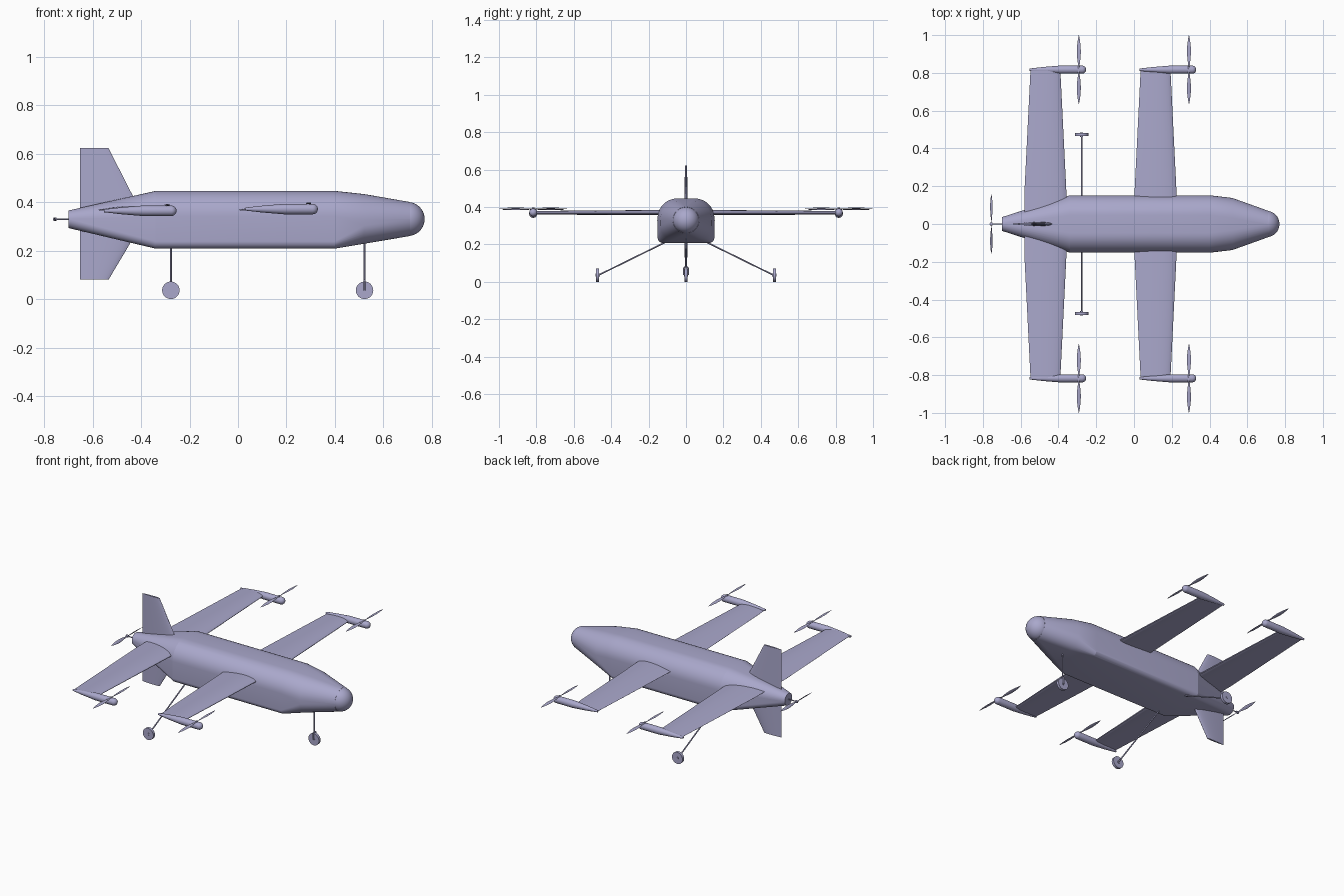
import bpy, bmesh, math
from mathutils import Vector, Matrix

if "Cube" in bpy.data.objects:
    bpy.data.objects.remove(bpy.data.objects["Cube"], do_unlink=True)

paint = bpy.data.materials.new("lavender_grey")
paint.use_nodes = True
COLOUR = (0.40, 0.39, 0.60, 1.0)
paint.diffuse_color = COLOUR
paint.node_tree.nodes["Principled BSDF"].inputs["Base Color"].default_value = COLOUR


def finish(name, bm, angle=30):
    """Turn a bmesh into a shaded, painted object."""
    bmesh.ops.recalc_face_normals(bm, faces=bm.faces[:])
    mesh = bpy.data.meshes.new(name)
    bm.to_mesh(mesh)
    bm.free()
    mesh.materials.append(paint)
    obj = bpy.data.objects.new(name, mesh)
    bpy.context.collection.objects.link(obj)
    bpy.ops.object.select_all(action='DESELECT')
    obj.select_set(True)
    bpy.context.view_layer.objects.active = obj
    bpy.ops.object.shade_smooth_by_angle(angle=math.radians(angle))
    return obj


def loft(bm, sections):
    """Skin equal-length closed sections and cap both ends."""
    rings = [[bm.verts.new(p) for p in s] for s in sections]
    n = len(rings[0])
    for a, b in zip(rings, rings[1:]):
        for i in range(n):
            j = (i + 1) % n
            bm.faces.new((a[i], a[j], b[j], b[i]))
    bm.faces.new(rings[0])
    bm.faces.new(rings[-1])


def rod(bm, start, end, radius, sides=12):
    """Cylinder between two points."""
    a, b = Vector(start), Vector(end)
    d = b - a
    m = Matrix.Translation((a + b) / 2) @ d.to_track_quat('Z', 'Y').to_matrix().to_4x4()
    bmesh.ops.create_cone(bm, cap_ends=True, segments=sides, radius1=radius,
                          radius2=radius, depth=d.length, matrix=m)


def body_section(x, w, zb, zt, rb, rt, steps=10):
    """Rounded box outline with separate bottom and top corner radii."""
    pts = []
    for k, (sy, top) in enumerate(((1, 1), (-1, 1), (-1, 0), (1, 0))):
        r = rt if top else rb
        cy, cz = sy * (w - r), (zt - r if top else zb + r)
        for i in range(steps + 1):
            a = math.radians(90 * k + 90 * i / steps)
            # tiny offset keeps neighbouring corners from sharing a point
            pts.append((x, cy + r * math.cos(a), cz + r * math.sin(a)))
    return pts


def airfoil(chord, thick, camber=0.0, steps=14):
    """Closed profile as (distance behind leading edge, height)."""
    def half(t):
        return 5 * thick * (0.2969 * t ** .5 - 0.126 * t - 0.3516 * t ** 2
                            + 0.2843 * t ** 3 - 0.1015 * t ** 4)
    ts = [(1 - math.cos(math.pi * i / steps)) / 2 for i in range(steps + 1)]
    up = [(t, half(t) + camber * 4 * t * (1 - t)) for t in reversed(ts)]
    low = [(t, -half(t) + camber * 4 * t * (1 - t)) for t in ts[1:]]
    return [(t * chord, h * chord) for t, h in up + low]


# Fuselage
bm = bmesh.new()
loft(bm, [body_section(*s) for s in (
    (-0.70, 0.036, 0.293, 0.365, 0.0355, 0.0355),
    (-0.34, 0.152, 0.208, 0.446, 0.030, 0.105),
    (0.40, 0.152, 0.208, 0.446, 0.030, 0.105),
    (0.52, 0.138, 0.228, 0.433, 0.075, 0.105),
    (0.71, 0.070, 0.260, 0.400, 0.0695, 0.0695))])
finish("fuselage", bm, 15)

# Nose dome
bm = bmesh.new()
bmesh.ops.create_uvsphere(bm, u_segments=32, v_segments=20, radius=0.07,
                          matrix=Matrix.Translation((0.70, 0, 0.33)))
finish("nose_dome", bm)


# Wings, each a single span through the body
def wing(name, x0, z):
    bm = bmesh.new()
    secs = []
    for y in (-0.815, -0.15, 0.15, 0.815):
        tip = abs(y) > 0.5
        lead, chord = (0.193, 0.158) if tip else (0.226, 0.224)
        secs.append([(x0 + lead - d, y, z + h) for d, h in airfoil(chord, 0.12, 0.02)])
    loft(bm, secs)
    finish(name, bm)


def blade_pair(bm, centre, radius, width, pitch):
    """Two leaf-shaped blades along y, flat in xy before pitching."""
    shape = ((0.0, 0.4), (0.12, 0.35), (0.3, 0.75), (0.5, 1.0), (0.7, 0.85),
             (0.88, 0.45), (1.0, 0.05))
    for side in (1, -1):
        secs = []
        for t, w in shape:
            a = side * math.radians(pitch * (1.3 - 0.6 * t))
            ring = []
            for i in range(12):
                u = 2 * math.pi * i / 12
                p, q = w * width / 2 * math.cos(u), w * width * 0.12 * math.sin(u)
                ring.append((centre[0] + p * math.cos(a) - q * math.sin(a),
                             centre[1] + side * t * radius,
                             centre[2] + p * math.sin(a) + q * math.cos(a)))
            secs.append(ring)
        loft(bm, secs)


def nacelle(name, x0, y, z):
    """Tapered wingtip pod with a round nose."""
    stations = [(0.03, 0.006), (0.10, 0.014), (0.19, 0.0215), (0.308, 0.0215)]
    stations += [(0.308 + 0.0215 * math.sin(a), 0.0215 * math.cos(a))
                 for a in (0.3, 0.6, 0.9, 1.2, 1.45)]
    bm = bmesh.new()
    loft(bm, [[(x0 + x, y + r * math.cos(i * math.pi / 12), z + r * math.sin(i * math.pi / 12))
               for i in range(24)] for x, r in stations])
    finish(name, bm)


for label, x0, z in (("front", 0.0, 0.371), ("rear", -0.583, 0.364)):
    wing(label + "_wing", x0, 0.367)
    for side, s in (("left", 1), ("right", -1)):
        nacelle(f"{label}_{side}_motor_pod", x0, s * 0.817, z)
        # Lift propeller on a short upright hub
        bm = bmesh.new()
        top = (x0 + 0.291, s * 0.817, z + 0.023)
        rod(bm, (top[0], top[1], z), (top[0], top[1], z + 0.027), 0.006)
        blade_pair(bm, top, 0.183, 0.022, 12)
        finish(f"{label}_{side}_lift_propeller", bm)

# Tail fins, one above and one below the body
for name, z_tip in (("upper_fin", 0.622), ("lower_fin", 0.08)):
    bm = bmesh.new()
    secs = []
    for lead, z in ((-0.385, 0.33), (-0.534, z_tip)):
        chord = lead + 0.652
        secs.append([(lead - d, h, z) for d, h in airfoil(chord, 0.09)])
    loft(bm, secs)
    finish(name, bm)

# Pusher propeller at the tail
bm = bmesh.new()
rod(bm, (-0.69, 0, 0.329), (-0.764, 0, 0.329), 0.003)
rod(bm, (-0.749, 0, 0.329), (-0.762, 0, 0.329), 0.008)
blade_pair(bm, (-0.755, 0, 0.329), 0.157, 0.02, 50)
finish("pusher_propeller", bm)


# Landing gear
def wheel(name, x, y):
    bm = bmesh.new()
    rod(bm, (x, y - 0.008, 0.036), (x, y + 0.008, 0.036), 0.036, 32)
    rod(bm, (x, y - 0.012, 0.036), (x, y + 0.012, 0.036), 0.008)
    finish(name, bm)


for side, s in (("left", 1), ("right", -1)):
    wheel(f"main_{side}_wheel", -0.277, s * 0.473)
    bm = bmesh.new()
    rod(bm, (-0.277, s * 0.09, 0.222), (-0.277, s * 0.468, 0.036), 0.004)
    finish(f"main_{side}_strut", bm)

wheel("nose_wheel", 0.522, 0)
bm = bmesh.new()
rod(bm, (0.522, 0, 0.26), (0.522, 0, 0.075), 0.004)
rod(bm, (0.522, -0.012, 0.077), (0.522, 0.012, 0.077), 0.004)
for s in (1, -1):
    rod(bm, (0.522, s * 0.012, 0.077), (0.522, s * 0.012, 0.036), 0.004)
finish("nose_strut", bm)
